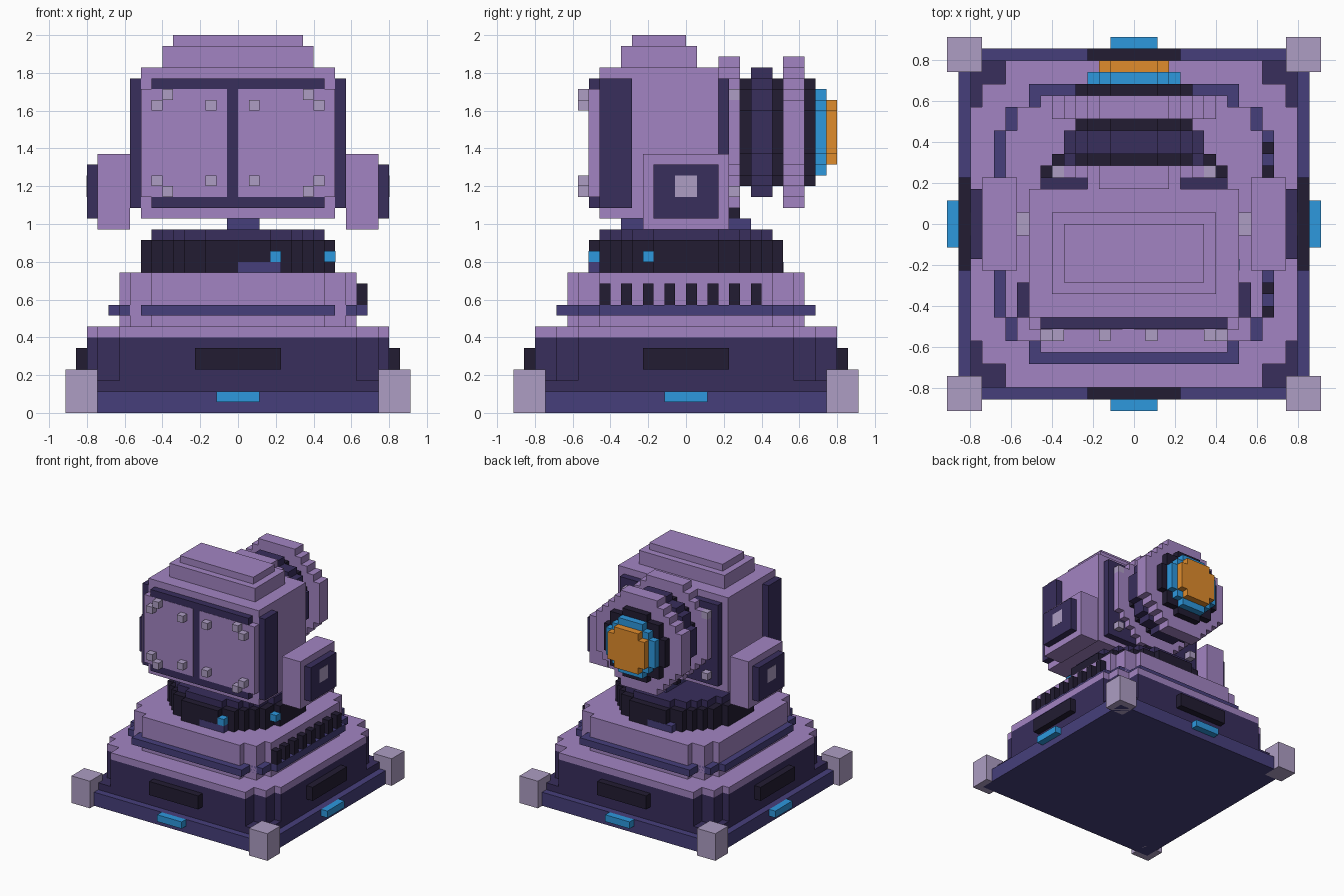
import bpy, bmesh, math

if "Cube" in bpy.data.objects:
    bpy.data.objects.remove(bpy.data.objects["Cube"])

V = 2 / 35  # one voxel; all sizes below are in voxels


def material(name, hexcode):
    def lin(c):
        c /= 255
        return c / 12.92 if c <= 0.04045 else ((c + 0.055) / 1.055) ** 2.4
    m = bpy.data.materials.new(name)
    m.diffuse_color = [lin(int(hexcode[i:i + 2], 16)) for i in (0, 2, 4)] + [1]
    m.use_nodes = True
    m.node_tree.nodes["Principled BSDF"].inputs["Base Color"].default_value = m.diffuse_color
    return m


LILAC = material("lilac", "a284c2")
DARK = material("dark_violet", "382e5c")
INDIGO = material("indigo", "463f7b")
BLACK = material("near_black", "221c32")
GREY = material("pale_grey", "ad9dc3")
BLUE = material("light_blue", "2d98de")
ORANGE = material("orange", "e08c2c")


def finish(name, bm, mat):
    bmesh.ops.recalc_face_normals(bm, faces=bm.faces)
    bmesh.ops.scale(bm, vec=(V, V, V), verts=bm.verts)
    me = bpy.data.meshes.new(name)
    bm.to_mesh(me)
    bm.free()
    me.materials.append(mat)
    ob = bpy.data.objects.new(name, me)
    bpy.context.collection.objects.link(ob)
    return ob


def boxes(name, mat, *ranges):
    """One object from boxes given as (x0, x1, y0, y1, z0, z1)."""
    bm = bmesh.new()
    for x0, x1, y0, y1, z0, z1 in ranges:
        vs = bmesh.ops.create_cube(bm, size=1)["verts"]
        bmesh.ops.scale(bm, vec=(x1 - x0, y1 - y0, z1 - z0), verts=vs)
        bmesh.ops.translate(bm, vec=((x0 + x1) / 2, (y0 + y1) / 2, (z0 + z1) / 2), verts=vs)
    return finish(name, bm, mat)


def flip_x(r):
    return (-r[1], -r[0]) + tuple(r[2:])


def pair(name, mat, r):
    return boxes(name, mat, r, flip_x(r))


def stepped(name, mat, steps, lo, hi, axis="z", centre=0):
    """Extrude a four-way symmetric stepped outline; steps are (half_width, half_height)."""
    q = []
    for i, (w, t) in enumerate(steps):
        q.append((w, t))
        if i + 1 < len(steps):
            q.append((w, steps[i + 1][1]))
    pts = (q + [(a, -b) for a, b in reversed(q)]
           + [(-a, -b) for a, b in q] + [(-a, b) for a, b in reversed(q)])
    bm = bmesh.new()
    z = axis == "z"
    face = bm.faces.new([bm.verts.new((a, b, lo) if z else (a, lo, b + centre)) for a, b in pts])
    new = bmesh.ops.extrude_face_region(bm, geom=[face])["geom"]
    d = hi - lo
    bmesh.ops.translate(bm, vec=(0, 0, d) if z else (0, d, 0),
                        verts=[g for g in new if isinstance(g, bmesh.types.BMVert)])
    if not any(f is face for f in bm.faces):
        bm.faces.new([v for v in bm.verts][:len(pts)])
    return finish(name, bm, mat)


def disc(r):
    """Steps of a voxel circle."""
    steps = []
    for t in range(r, 0, -1):
        w = int(math.sqrt(r * r - (t - 0.5) ** 2) + 0.5)
        if w and (not steps or w > steps[-1][0]):
            steps.append((w, t))
    return steps


# Base: plinth, feet, lights, stepped dark body with panels and cap
PLATE = [(11, 14), (13, 12), (14, 10)]
boxes("plinth", INDIGO, (-15, 15, -15, 15, 0, 2))
boxes("corner_feet", GREY, *[(x, x + 3, y, y + 3, 0, 4) for x in (-16, 13) for y in (-16, 13)])
boxes("base_lights_y", BLUE, (-2, 2, -16, -15, 1, 2), (-2, 2, 15, 16, 1, 2))
pair("base_lights_x", BLUE, (15, 16, -2, 2, 1, 2))
boxes("base_skirt", DARK, (-14, 14, -14, 14, 2, 3))
stepped("base_body", DARK, PLATE, 3, 7)
stepped("base_cap", LILAC, PLATE, 7, 8)
boxes("base_panels_y", BLACK, (-4, 4, -15, -14, 4, 6), (-4, 4, 14, 15, 4, 6))
pair("base_panels_x", BLACK, (14, 15, -4, 4, 4, 6))

# Upper tier with trim band and vents on the right side
stepped("upper_tier", LILAC, [(8, 11), (10, 10), (11, 8)], 8, 13)
stepped("tier_trim", INDIGO, [(9, 12), (11, 10), (12, 8)], 9, 10)
boxes("side_vents", BLACK, *[(11, 12, y, y + 1, 10, 12) for y in range(-8, 8, 2)])

# Turntable
stepped("turntable", BLACK, disc(9), 13, 16)
stepped("turntable_top", DARK, disc(8), 16, 17)
boxes("turntable_marks", INDIGO, (0, 4, -9.03, -8, 13, 14), (-4, 0, 8, 9.03, 13, 14))
boxes("turntable_lights", BLUE, (3, 4, -9.03, -8, 14, 15), (8, 9.03, -4, -3, 14, 15))
boxes("neck", INDIGO, (-1, 2, -6, 6, 17, 18))

# Head with stepped roof and side strips
boxes("head", LILAC, (-9, 9, -8, 3, 18, 32))
boxes("roof_lower", LILAC, (-7, 7, -6, 1, 32, 34))
boxes("roof_upper", LILAC, (-6, 6, -5, 0, 34, 35))
pair("side_strips", DARK, (9, 10, -8, -5, 19, 31))

# Front doors with bolts
boxes("front_panel", DARK, (-8, 8, -9, -8, 19, 31))
boxes("front_doors", LILAC, (-9, -1, -9.03, -8, 20, 30), (0, 9, -9.03, -8, 20, 30))
boxes("front_bolts", GREY,
      *[(x, x + 1, -10, -9, z, z + 1) for x in (-8, -3, 1, 7) for z in (21, 28)],
      *[(x, x + 1, -10, -9, z, z + 1) for x in (-7, 6) for z in (20, 29)])

# Side pods on axles
pair("pods", LILAC, (10, 13, -4, 4, 17, 24))
pair("pod_plates", DARK, (13, 14, -3, 3, 18, 23))
pair("pod_axles", GREY, (9, 14.03, -1, 1, 20, 22))

# Back panel and lens barrel
boxes("back_panel", DARK, (-8, 8, 3, 4, 19, 31))
boxes("back_bolts", GREY, *[(x, x + 1, 4, 5, z, z + 1) for x in (-7, 6) for z in (20, 29)])
boxes("barrel_support", BLACK, (-2, 2, 4, 5, 18, 19))
for name, mat, r, y0, y1 in (
        ("barrel_collar", LILAC, 7, 3, 5),
        ("barrel", BLACK, 5, 5, 12),
        ("barrel_inner_ring", DARK, 6, 6, 8),
        ("barrel_outer_ring", LILAC, 7, 9, 11),
        ("lens_rim", BLUE, 4, 12, 13),
        ("lens", ORANGE, 3, 13, 14)):
    stepped(name, mat, disc(r), y0, y1, "y", 26)
